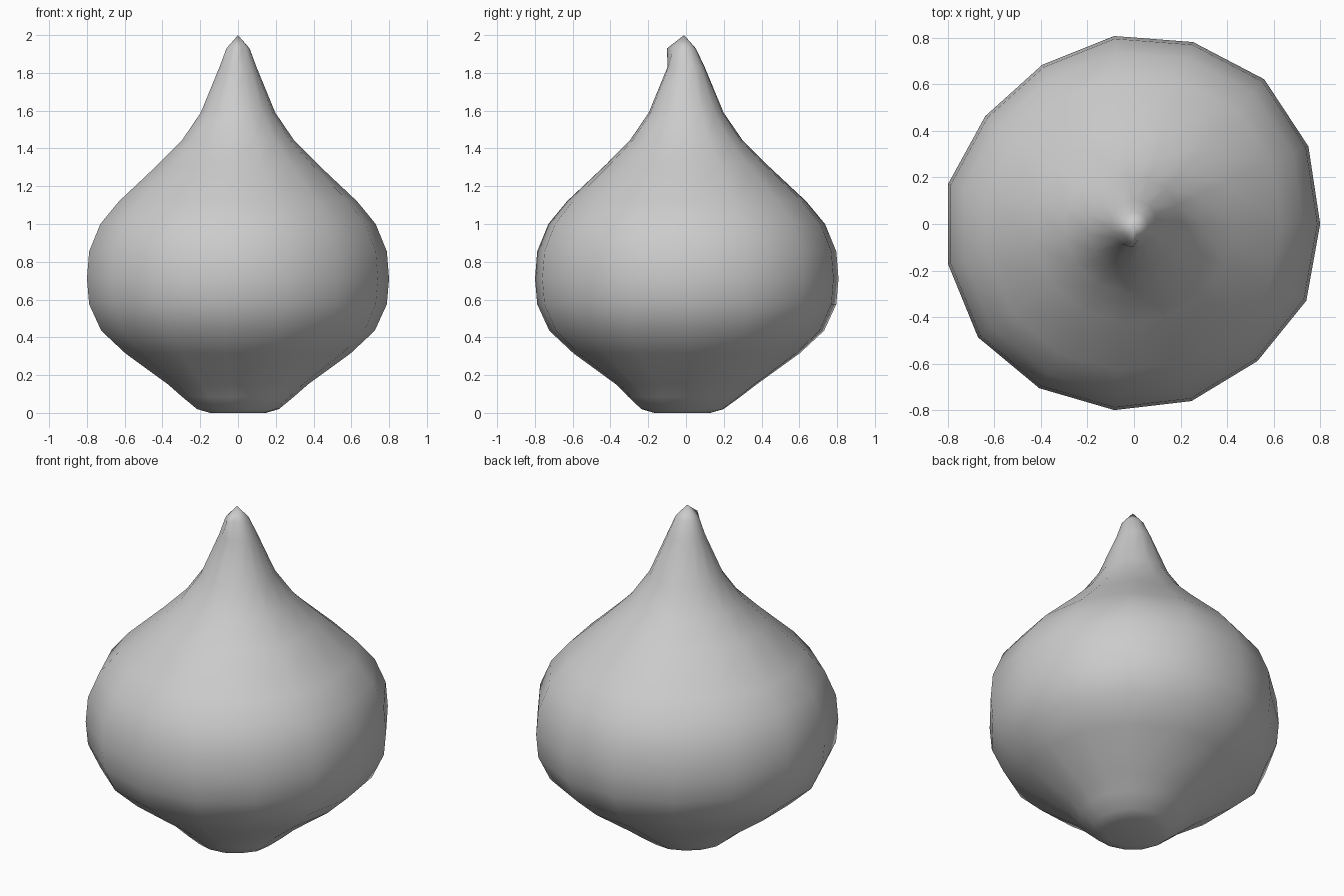
import bpy, bmesh, math

if "Cube" in bpy.data.objects:
    bpy.data.objects.remove(bpy.data.objects["Cube"])

SIDES = 15
# bulb profile: radius, height, y shift of the ring
PROFILE = [
    (0.15, 0.0, -0.02), (0.22, 0.02, -0.02), (0.30, 0.085, -0.01), (0.375, 0.15, 0),
    (0.605, 0.315, 0), (0.735, 0.435, 0), (0.80, 0.575, 0), (0.812, 0.71, 0),
    (0.80, 0.855, 0), (0.74, 1.0, 0), (0.64, 1.12, 0), (0.43, 1.315, 0),
    (0.30, 1.445, 0), (0.20, 1.59, 0), (0.10, 1.83, 0), (0.062, 1.93, -0.01),
]
# slight hand-shaped unevenness around the bulb
WOBBLE = [0.985, 1.01, 1.03, 1.012, 1.0, 0.972, 0.972, 1.007,
          1.007, 1.02, 1.003, 0.99, 0.985, 0.976, 0.998]

bm = bmesh.new()
rings = []
for r, z, dy in PROFILE:
    ring = []
    for i in range(SIDES):
        a = 2 * math.pi * i / SIDES
        ring.append(bm.verts.new((r * WOBBLE[i] * math.cos(a),
                                  r * WOBBLE[i] * math.sin(a) + dy, z)))
    rings.append(ring)

# small nick at the front of the stem tip
for i in (11,):
    rings[-1][i].co.y = -0.10

# skin between rings, flat base and pointed tip
for low, high in zip(rings, rings[1:]):
    for i in range(SIDES):
        j = (i + 1) % SIDES
        bm.faces.new((low[i], low[j], high[j], high[i]))
bm.faces.new(reversed(rings[0]))
tip = bm.verts.new((0, -0.01, 2.0))
for i in range(SIDES):
    bm.faces.new((rings[-1][i], rings[-1][(i + 1) % SIDES], tip))

for f in bm.faces:
    f.smooth = True
mesh = bpy.data.meshes.new("bulb")
bm.to_mesh(mesh)
bm.free()
bulb = bpy.data.objects.new("bulb", mesh)
bpy.context.collection.objects.link(bulb)
